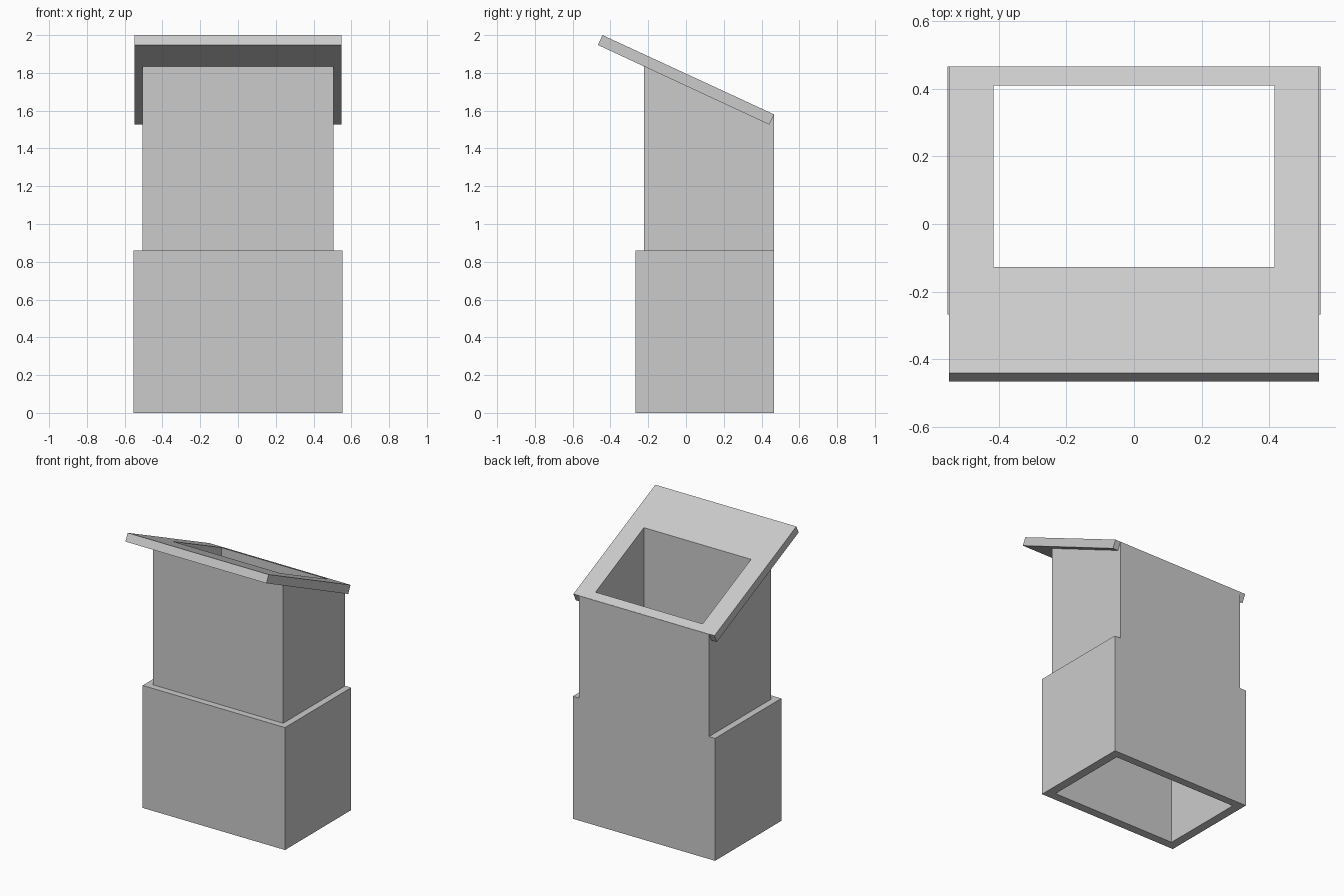
import bpy
import bmesh

cube = bpy.data.objects.get("Cube")
if cube:
    bpy.data.objects.remove(cube, do_unlink=True)

grey = bpy.data.materials.new("plain grey")
grey.use_nodes = True
colour = (0.6, 0.6, 0.6, 1)
grey.diffuse_color = colour
grey.node_tree.nodes["Principled BSDF"].inputs["Base Color"].default_value = colour


def prism(name, profile, half_width):
    """Extrude a (y, z) profile symmetrically along x."""
    bm = bmesh.new()
    face = bm.faces.new([bm.verts.new((-half_width, y, z)) for y, z in profile])
    moved = bmesh.ops.extrude_face_region(bm, geom=[face])["geom"]
    for v in moved:
        if isinstance(v, bmesh.types.BMVert):
            v.co.x = half_width
    bmesh.ops.recalc_face_normals(bm, faces=bm.faces)
    mesh = bpy.data.meshes.new(name)
    bm.to_mesh(mesh)
    bm.free()
    mesh.materials.append(grey)
    obj = bpy.data.objects.new(name, mesh)
    bpy.context.collection.objects.link(obj)
    return obj


def block(name, half_width, front, back, bottom, top):
    return prism(name, [(front, bottom), (back, bottom), (back, top), (front, top)], half_width)


def combine(target, other, operation):
    """Apply a boolean and discard the helper."""
    mod = target.modifiers.new(operation, 'BOOLEAN')
    mod.operation = operation
    mod.solver = 'EXACT'
    mod.object = other
    bpy.context.view_layer.objects.active = target
    bpy.ops.object.modifier_apply(modifier=mod.name)
    bpy.data.objects.remove(other, do_unlink=True)


# Wide lower base, narrower shaft flush at the back, and tilted top flange
housing = block("hollow_housing", 0.553, -0.268, 0.467, 0, 0.86)
shaft = prism("shaft", [(-0.222, 0.7), (0.467, 0.7), (0.467, 1.578), (-0.222, 1.87)], 0.506)
flange = prism("flange", [(-0.467, 1.948), (0.441, 1.526), (0.467, 1.58), (-0.442, 2.0)], 0.548)
combine(housing, shaft, 'UNION')
combine(housing, flange, 'UNION')

# Shaft opening and the wider cavity in the base
opening = block("opening", 0.416, -0.127, 0.41, 0.5, 2.2)
cavity = block("cavity", 0.49, -0.206, 0.41, -0.1, 0.8)
combine(housing, opening, 'DIFFERENCE')
combine(housing, cavity, 'DIFFERENCE')
